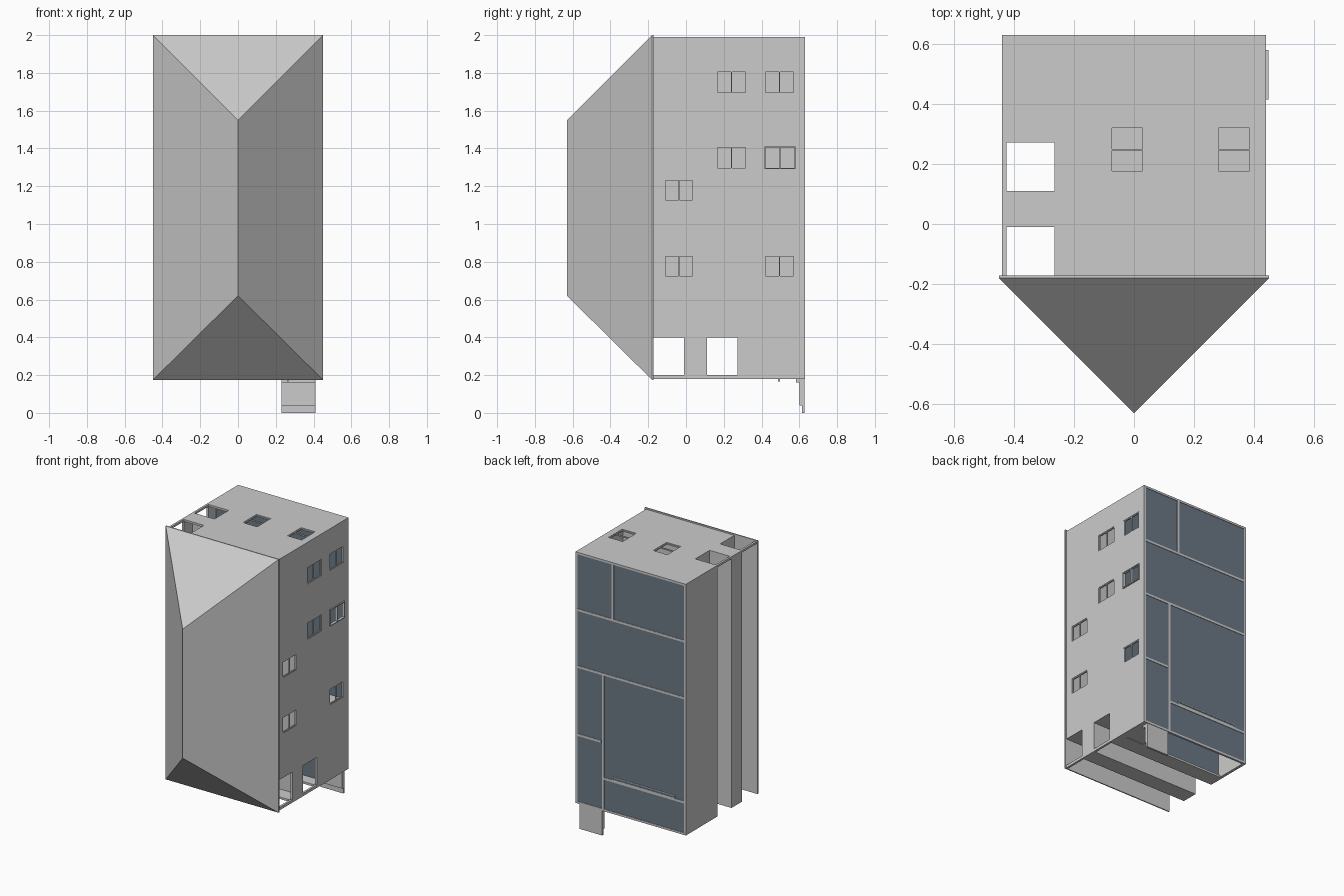
import bpy, bmesh

if "Cube" in bpy.data.objects:
    bpy.data.objects.remove(bpy.data.objects["Cube"])

# The house lies on its back: roof towards -y, ground floor underside at +y
X, Y0, Y1, Z0, Z1, T = 0.44, -0.175, 0.63, 0.18, 1.99, 0.015

blue = bpy.data.materials.new("floor_blue")
blue.diffuse_color = (0.15, 0.19, 0.24, 1)
blue.use_nodes = True
blue.node_tree.nodes["Principled BSDF"].inputs["Base Color"].default_value = blue.diffuse_color


def mesh_object(name, verts, faces, mat=None):
    me = bpy.data.meshes.new(name)
    bm = bmesh.new()
    vs = [bm.verts.new(v) for v in verts]
    for f in faces:
        bm.faces.new([vs[i] for i in f])
    bmesh.ops.recalc_face_normals(bm, faces=bm.faces)
    bm.to_mesh(me)
    bm.free()
    if mat:
        me.materials.append(mat)
    ob = bpy.data.objects.new(name, me)
    bpy.context.collection.objects.link(ob)
    return ob


def box(name, x0, x1, y0, y1, z0, z1, mat=None):
    v = [(x, y, z) for x in (x0, x1) for y in (y0, y1) for z in (z0, z1)]
    f = [(0, 1, 3, 2), (4, 6, 7, 5), (0, 4, 5, 1),
         (2, 3, 7, 6), (0, 2, 6, 4), (1, 5, 7, 3)]
    return mesh_object(name, v, f, mat)


def cut(ob, holes):
    """Cut box-shaped holes out of a part."""
    for h in holes:
        c = box("cutter", *h)
        c.hide_render = True
        m = ob.modifiers.new("hole", 'BOOLEAN')
        m.object, m.solver = c, 'EXACT'
        dg = bpy.context.evaluated_depsgraph_get()
        me = bpy.data.meshes.new_from_object(ob.evaluated_get(dg))
        ob.modifiers.clear()
        ob.data = me
        bpy.data.objects.remove(c)


def side_frame(y0, y1, z0, z1, out=0.0):
    """Window frame in the right wall with a central mullion."""
    a, b, w, mid = X - 0.012, X - 0.003 + out, 0.006, (y0 + y1) / 2
    for p, q in ((y0, y0 + w), (mid - w / 2, mid + w / 2), (y1 - w, y1)):
        box("window_upright", a, b, p, q, z0, z1)
    for p, q in ((z0, z0 + w), (z1 - w, z1)):
        box("window_rail", a, b, y0, y1, p, q)


def end_frame(x0, x1, y0, y1):
    """Window frame in the top end wall."""
    a, b, w, mid = Z1 - 0.012, Z1 - 0.003, 0.006, (y0 + y1) / 2
    for p, q in ((y0, y0 + w), (mid - w / 2, mid + w / 2), (y1 - w, y1)):
        box("window_rail", x0, x1, p, q, a, b)
    for p, q in ((x0, x0 + w), (x1 - w, x1)):
        box("window_upright", p, q, y0, y1, a, b)


# Hipped roof with a thin eaves plate
R, E = 0.45, -0.18
mesh_object("roof",
            [(-R, E, 0.175), (R, E, 0.175), (R, E, 2), (-R, E, 2),
             (0, -0.63, 0.62), (0, -0.63, 1.55)],
            [(0, 1, 2, 3), (0, 1, 4), (2, 3, 5), (1, 2, 5, 4), (3, 0, 4, 5)])
box("eaves_plate", -R, R, E, -0.172, 0.175, 2)

# Right wall with windows and gallery openings
slots = [(-0.172, -0.01), (0.11, 0.272)]
wins = [(0.16, 0.32, 1.69, 1.81), (0.415, 0.575, 1.69, 1.81),
        (0.16, 0.32, 1.29, 1.41), (0.415, 0.58, 1.29, 1.41),
        (-0.115, 0.04, 1.12, 1.235), (-0.115, 0.04, 0.72, 0.835),
        (0.415, 0.575, 0.72, 0.835)]
right = box("right_wall", X - T, X, Y0, Y1, Z0, Z1)
cut(right, [(X - 0.1, X + 0.1, *w) for w in wins])
cut(right, [(X - 0.1, X + 0.1, a, b, 0.2, 0.4) for a, b in slots])
for i, w in enumerate(wins):
    side_frame(*w, out=0.011 if i == 3 else 0)

# Top end wall
end_wins = [(-0.08, 0.035, 0.17, 0.325), (0.275, 0.39, 0.17, 0.325)]
end = box("end_wall", -X, X - T, Y0, Y1, Z1 - T, Z1)
cut(end, [(*w, Z1 - 0.1, Z1 + 0.1) for w in end_wins])
cut(end, [(-0.425, -0.265, a, b, Z1 - 0.1, Z1 + 0.1) for a, b in slots])
for w in end_wins:
    end_frame(*w)

# Left and bottom faces: ground storey plus gallery parapets
for name, a, b in (("lower", slots[1][1], Y1), ("upper", slots[0][1], slots[1][0])):
    box(name + "_left_wall", -X, -X + T, a, b, Z0, Z1 - T)
    front = box(name + "_entrance_wall", -X + T, X - T, a, b, Z0, Z0 + T)
    if name == "lower":
        cut(front, [(-0.42, 0.215, 0.385, 0.615, 0.1, 0.3),
                    (0.25, 0.39, 0.39, 0.58, 0.1, 0.3)])

# Inner walls behind the L-shaped galleries
box("gallery_side_wall", -0.265, -0.25, Y0, 0.36, 0.4, Z1 - T)
box("gallery_end_wall", -0.25, X - T, Y0, 0.36, 0.4, 0.415)

# Floors
box("upper_floor", -X + T, X - T, 0.09, 0.11, Z0 + T, Z1 - T)
box("middle_floor", -X + T, X - T, 0.355, 0.365, Z0 + T, Z1 - T, blue)
box("ground_floor", -X + T, X - T, 0.615, 0.627, Z0 + T, Z1 - T, blue)

# Ground storey partitions, showing through the underside
W = 0.008
for x0, x1, z in ((-X, X, 1.575), (-X, X, 1.165), (0.22, X, 0.675), (-X, 0.22, 0.415)):
    box("cross_partition", x0 + T, x1 - T / 2, 0.36, Y1, z - W, z + W)
for x, z0, z1 in ((0.144, 1.575, Z1 - T), (0.22, Z0 + T, 1.165)):
    box("long_partition", x - W, x + W, 0.36, Y1, z0, z1)

# Garage door sill, front door, handle and steps
sill = box("garage_sill", -0.35, 0.144, 0.6, Y1, 0.423, 0.445)
cut(sill, [(-0.345, 0.139, 0.61, 0.7, 0.428, 0.44)])
box("front_door", 0.25, 0.39, 0.39, 0.58, Z0 + 0.004, Z0 + 0.01)
box("door_handle", 0.26, 0.268, 0.488, 0.498, 0.165, Z0 + 0.005)
for y, z0, z1 in ((0.613, 0, 0.04), (0.6, 0.04, 0.16), (0.583, 0.16, Z0)):
    box("entrance_step", 0.23, 0.41, y, 0.627, z0, z1)
